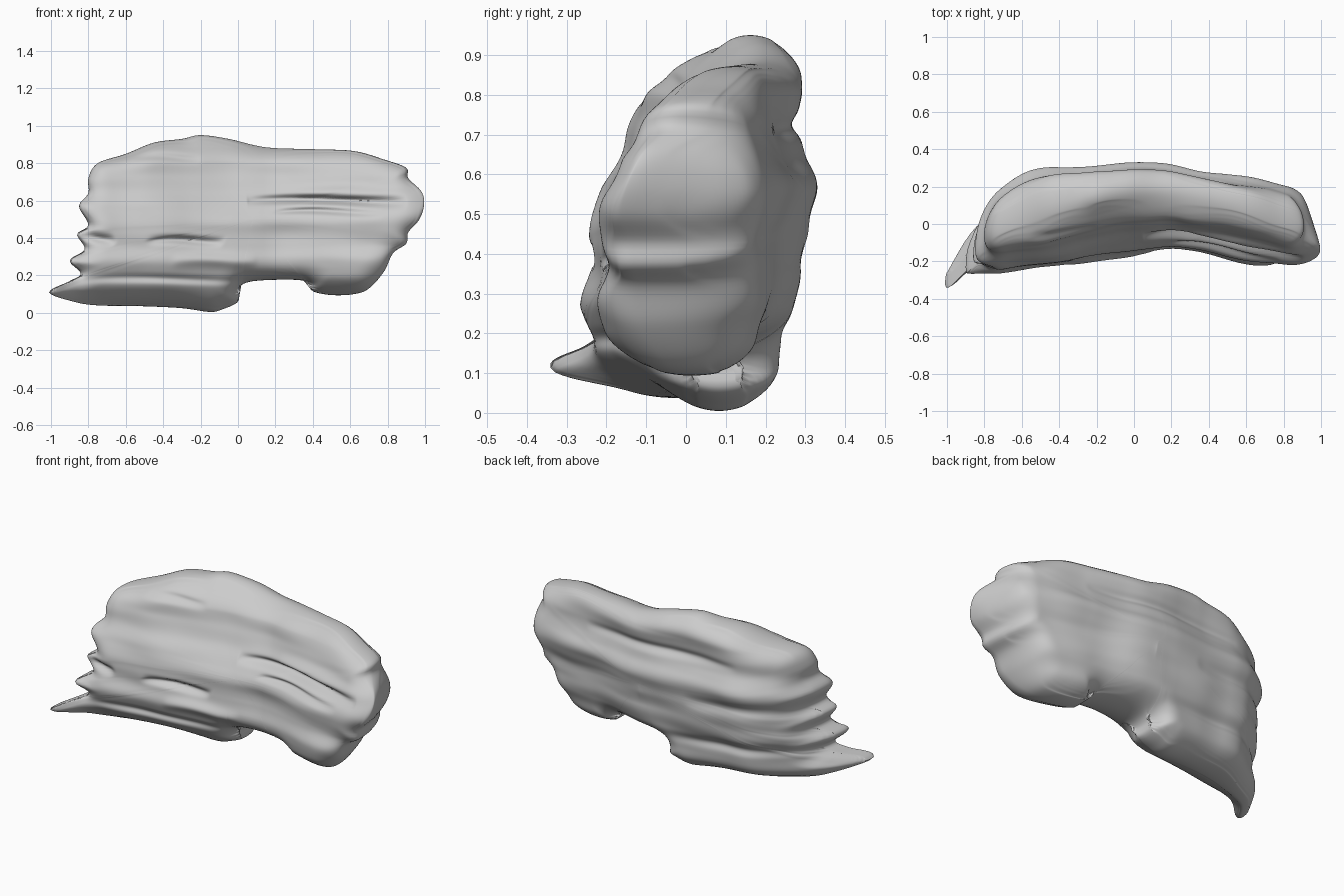
import bpy
import bmesh
import math
from mathutils import Vector, kdtree, noise

cube = bpy.data.objects.get("Cube")
if cube:
    bpy.data.objects.remove(cube)

RINGS, SEGMENTS = 90, 360
CENTRE = Vector((0.08, 0.5))
EDGE_RADIUS = 0.14

# Silhouette of the slab in x and z, clockwise from the low pointed tip
OUTLINE = [
    (-1.01, .11), (-.9, .17), (-.84, .21), (-.9, .28), (-.82, .34), (-.86, .42),
    (-.8, .47), (-.85, .57), (-.8, .64), (-.8, .72), (-.75, .8), (-.6, .85),
    (-.45, .91), (-.3, .93), (-.2, .95), (-.05, .93), (.15, .885), (.4, .875),
    (.62, .865), (.78, .82), (.9, .775), (.91, .72), (.98, .65), (.995, .58),
    (.97, .5), (.91, .43), (.9, .37), (.83, .32), (.78, .22), (.7, .13),
    (.62, .1), (.5, .095), (.4, .115), (.39, .15), (.33, .175), (.15, .175),
    (.04, .16), (0, .12), (0, .06), (-.08, .02), (-.15, .005), (-.3, .025),
    (-.5, .035), (-.75, .04), (-.88, .06)]

# Curved back and front surfaces along x
BACK_X = [(-1, -.12), (-.9, .03), (-.8, .13), (-.6, .27), (-.5, .3), (-.2, .315),
          (0, .335), (.2, .32), (.4, .28), (.6, .25), (.88, .2), (.95, .12), (1, -.1)]
FRONT_X = [(-1, -.48), (-.9, -.32), (-.8, -.27), (-.6, -.24), (-.4, -.21),
           (0, -.15), (.2, -.13), (.4, -.165), (.6, -.205), (.9, -.24), (1, -.23)]
# How far each surface shifts with height
BACK_Z = [(0, -.12), (.1, -.09), (.2, -.085), (.3, -.05), (.4, -.035), (.58, 0),
          (.64, -.03), (.7, -.05), (.8, -.045), (.87, -.03), (.95, -.06)]
FRONT_Z = [(0, .16), (.05, .12), (.1, .07), (.17, .02), (.27, -.01), (.36, .02),
           (.5, .01), (.58, .05), (.65, .09), (.72, .11), (.84, .12), (.9, .18), (.95, .2)]
# Extra backward lean of the upper front, and how far the end rims sit forward
FRONT_LEAN = [(-.4, 0), (-.15, .06), (.6, .06), (.85, 0)]
RIM_FORWARD = [(-1, .1), (-.85, .2), (-.6, .04), (.6, .04), (.85, .26), (1, .26)]
RIM_FADE = [(.62, 1), (.76, 0)]
LEAN_RISE = [(.5, 0), (.88, 1)]

# Strata grooves: first x, last x, height, half width, depth
FRONT_GROOVES = [(.05, .9, .6, .02, .06), (.2, .78, .54, .014, .03),
                 (-.48, -.08, .385, .018, .04), (-.9, -.66, .4, .02, .05),
                 (-.55, -.2, .83, .02, .02), (-.85, .05, .18, .02, .02),
                 (-.35, .1, .28, .03, -.02), (.3, 1, .64, .03, -.02)]
BACK_GROOVES = [(-.5, .5, .72, .025, .02), (-.9, -.2, .48, .035, .02),
                (-.9, 0, .22, .03, .02), (.1, .8, .45, .04, .015)]


def sample(table, t):
    """Read a profile between its entries."""
    if t <= table[0][0]:
        return table[0][1]
    for (a, va), (b, vb) in zip(table, table[1:]):
        if t <= b:
            return va + (vb - va) * (t - a) / (b - a)
    return table[-1][1]


def smooth_sample(table, t, span):
    """Average neighbouring samples to round off profile corners."""
    return sum(sample(table, t + span * k) for k in (-1, -.5, 0, .5, 1)) / 5


def groove_depth(grooves, x, z):
    total = 0
    for first, last, height, width, depth in grooves:
        along = (x - first) / (last - first)
        if 0 < along < 1:
            wave = height + .008 * math.sin(along * 5)
            total += depth * math.sin(math.pi * along) ** .6 * math.exp(-((z - wave) / width) ** 2)
    return total


def resample_outline(points, count):
    """Round the closed silhouette and space its points evenly."""
    pts = [Vector(p) for p in points]
    n = len(pts)
    fine = []
    for i in range(n):
        a, b, c, d = (pts[(i + k) % n] for k in (-1, 0, 1, 2))
        for step in range(10):
            t = step / 10
            fine.append(b + (c - a) * (t / 2)
                        + (a * 2 - b * 5 + c * 4 - d) * (t * t / 2)
                        + (b * 3 - a - c * 3 + d) * (t ** 3 / 2))
    fine.append(fine[0])
    lengths = [0]
    for p, q in zip(fine, fine[1:]):
        lengths.append(lengths[-1] + (q - p).length)
    xs = [(s, p.x) for s, p in zip(lengths, fine)]
    zs = [(s, p.y) for s, p in zip(lengths, fine)]
    marks = [lengths[-1] * i / count for i in range(count)]
    return [Vector((sample(xs, s), sample(zs, s))) for s in marks]


rim = resample_outline(OUTLINE, SEGMENTS)
rim_tree = kdtree.KDTree(SEGMENTS)
for index, point in enumerate(rim):
    rim_tree.insert(point.to_3d(), index)
rim_tree.balance()


def surface_y(x, z, back):
    """Depth of the front or back skin, rounding over towards the rim."""
    yb = smooth_sample(BACK_X, x, .05) + smooth_sample(BACK_Z, z, .03)
    yf = smooth_sample(FRONT_X, x, .05) + smooth_sample(FRONT_Z, z, .03)
    yf += smooth_sample(FRONT_LEAN, x, .08) * smooth_sample(LEAN_RISE, z, .05)
    forward = smooth_sample(RIM_FORWARD, x, .08) * smooth_sample(RIM_FADE, z, .05)
    middle = yf + (yb - yf) * (.5 - forward)
    distance = rim_tree.find((x, z, 0))[2]
    fullness = (1 - max(0, 1 - distance / EDGE_RADIUS) ** 3) ** .5
    strata = .012 * noise.noise(Vector((x * 2, 3 if back else 0, z * 11)))
    lumps = .015 * noise.noise(Vector((x * 4, 7 if back else 5, z * 4)))
    if back:
        skin = yb - groove_depth(BACK_GROOVES, x, z)
    else:
        skin = yf + groove_depth(FRONT_GROOVES, x, z)
    return middle + (skin + strata + lumps - middle) * fullness


bm = bmesh.new()


def add_ring(s, back):
    ring = []
    for p in rim:
        q = CENTRE + (p - CENTRE) * s
        ring.append(bm.verts.new((q.x, surface_y(q.x, q.y, back), q.y)))
    return ring


# Front and back skins grow inward from one shared rim
shared = add_ring(1, False)
for back in (False, True):
    outer = shared
    for i in range(RINGS - 1, 0, -1):
        inner = add_ring(math.sin(math.pi / 2 * i / RINGS), back)
        for j in range(SEGMENTS):
            k = (j + 1) % SEGMENTS
            bm.faces.new((outer[j], outer[k], inner[k], inner[j]))
        outer = inner
    hub = bm.verts.new((CENTRE.x, surface_y(CENTRE.x, CENTRE.y, back), CENTRE.y))
    for j in range(SEGMENTS):
        bm.faces.new((outer[j], outer[(j + 1) % SEGMENTS], hub))

# Soften the strata slightly, as weathered stone
for _ in range(3):
    bmesh.ops.smooth_vert(bm, verts=bm.verts, factor=.5, use_axis_y=True)
bmesh.ops.recalc_face_normals(bm, faces=bm.faces)

mesh = bpy.data.meshes.new("rock_slab")
bm.to_mesh(mesh)
bm.free()
slab = bpy.data.objects.new("rock_slab", mesh)
bpy.context.collection.objects.link(slab)

# Plain stone colour
stone = bpy.data.materials.new("light_grey_stone")
stone.use_nodes = True
colour = (.6, .6, .6, 1)
stone.diffuse_color = colour
stone.node_tree.nodes["Principled BSDF"].inputs["Base Color"].default_value = colour
mesh.materials.append(stone)

bpy.context.view_layer.objects.active = slab
slab.select_set(True)
bpy.ops.object.shade_smooth_by_angle(angle=math.radians(60))
